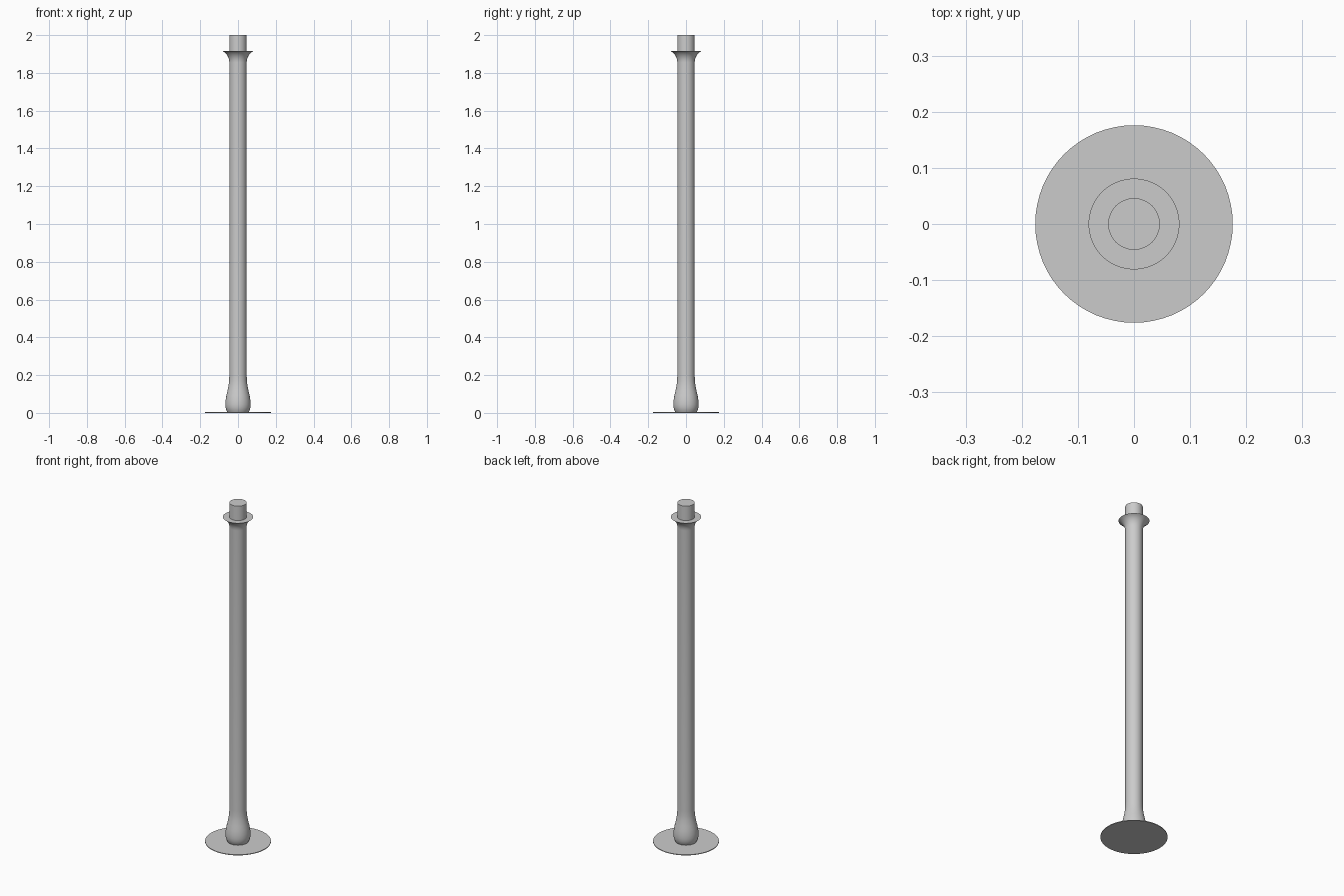
import bpy
import bmesh
import math

cube = bpy.data.objects.get("Cube")
if cube:
    bpy.data.objects.remove(cube, do_unlink=True)

SIDES = 64

grey = bpy.data.materials.new("light grey metal")
grey.use_nodes = True
colour = (0.6, 0.6, 0.6, 1)
grey.diffuse_color = colour
grey.node_tree.nodes["Principled BSDF"].inputs["Base Color"].default_value = colour


def lathe(name, profile):
    """Spin a closed (radius, height) profile around the z axis."""
    bm = bmesh.new()
    verts = [bm.verts.new((r, 0, z)) for r, z in profile]
    edges = [bm.edges.new(pair) for pair in zip(verts, verts[1:])]
    bmesh.ops.spin(bm, geom=verts + edges, cent=(0, 0, 0), axis=(0, 0, 1),
                   angle=math.tau, steps=SIDES)
    bmesh.ops.remove_doubles(bm, verts=bm.verts, dist=0.0001)
    bmesh.ops.recalc_face_normals(bm, faces=bm.faces)
    mesh = bpy.data.meshes.new(name)
    bm.to_mesh(mesh)
    bm.free()
    mesh.materials.append(grey)
    obj = bpy.data.objects.new(name, mesh)
    bpy.context.collection.objects.link(obj)
    bpy.ops.object.select_all(action="DESELECT")
    obj.select_set(True)
    bpy.context.view_layer.objects.active = obj
    bpy.ops.object.shade_smooth_by_angle(angle=math.radians(35))
    return obj


# Thin round floor plate
lathe("base_plate", [(0, 0), (0.176, 0), (0.176, 0.004), (0, 0.004)])

# Post with a swollen foot and a flared, flat-topped collar
foot = [(0.056, 0.004), (0.062, 0.015), (0.066, 0.03), (0.067, 0.045),
        (0.066, 0.065), (0.062, 0.09), (0.056, 0.115), (0.050, 0.145),
        (0.047, 0.17), (0.046, 0.2)]
flare = [(0.046, 1.855)]
for i in range(1, 9):
    a = math.radians(i * 8)
    flare.append((0.046 + 0.035 * (1 - math.cos(a)) / (1 - math.cos(math.radians(64))),
                  1.855 + 0.06 * math.sin(a) / math.sin(math.radians(64))))
lathe("post", [(0, 0.004)] + foot + flare + [(0, 1.915)])

# Plain spigot on top
lathe("top_spigot", [(0, 1.91), (0.046, 1.91), (0.046, 2), (0, 2)])
